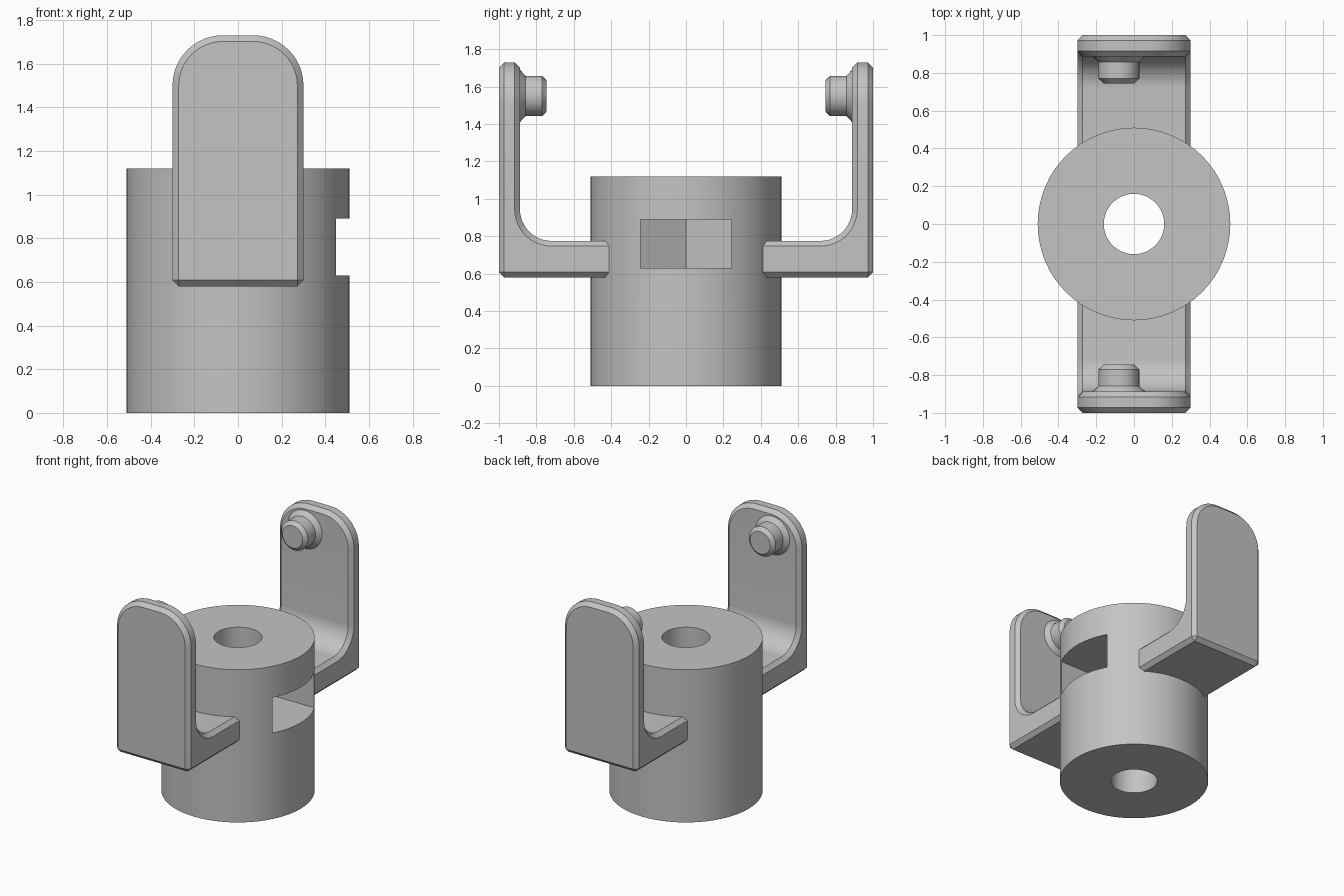
import bpy, bmesh, math
from mathutils import Matrix, Vector

if "Cube" in bpy.data.objects:
    bpy.data.objects.remove(bpy.data.objects["Cube"], do_unlink=True)

grey = bpy.data.materials.new("light_grey")
grey.use_nodes = True
grey.diffuse_color = (0.55, 0.55, 0.55, 1)
grey.node_tree.nodes["Principled BSDF"].inputs["Base Color"].default_value = (0.55, 0.55, 0.55, 1)


def add_object(name, bm):
    bmesh.ops.recalc_face_normals(bm, faces=bm.faces)
    mesh = bpy.data.meshes.new(name)
    bm.to_mesh(mesh)
    bm.free()
    mesh.materials.append(grey)
    obj = bpy.data.objects.new(name, mesh)
    bpy.context.collection.objects.link(obj)
    return obj


def activate(obj):
    bpy.ops.object.select_all(action='DESELECT')
    obj.select_set(True)
    bpy.context.view_layer.objects.active = obj


def finish(obj):
    activate(obj)
    for mod in list(obj.modifiers):
        bpy.ops.object.modifier_apply(modifier=mod.name)
    bpy.ops.object.shade_smooth_by_angle(angle=math.radians(30))


def prism(points, offset):
    """Extrude a closed outline along an offset."""
    bm = bmesh.new()
    face = bm.faces.new([bm.verts.new(p) for p in points])
    new = bmesh.ops.extrude_face_region(bm, geom=[face])["geom"]
    bmesh.ops.translate(bm, vec=offset, verts=[v for v in new if isinstance(v, bmesh.types.BMVert)])
    return bm


def cylinder(radius, z0, z1, sides=64):
    ring = [(radius * math.cos(a), radius * math.sin(a), z0)
            for a in (2 * math.pi * i / sides for i in range(sides))]
    return prism(ring, (0, 0, z1 - z0))


# Hub with a central bore and a nut slot opening on the +x side
HUB_R, HUB_H, BORE_R = 0.51, 1.12, 0.16
SLOT_W, SLOT_Z0, SLOT_Z1 = 0.243, 0.63, 0.89
hub = add_object("hub", cylinder(HUB_R, 0, HUB_H))
side = SLOT_W / math.sqrt(3)
slot = [(0.7, -SLOT_W), (0.7, SLOT_W), (-side, SLOT_W), (-2 * side, 0), (-side, -SLOT_W)]
cutters = [
    add_object("bore_cutter", cylinder(BORE_R, -0.1, HUB_H + 0.1, 48)),
    add_object("slot_cutter", prism([(x, y, SLOT_Z0) for x, y in slot], (0, 0, SLOT_Z1 - SLOT_Z0))),
]
for cutter in cutters:
    cutter.hide_render = True
    mod = hub.modifiers.new("cut", 'BOOLEAN')
    mod.operation, mod.solver, mod.object = 'DIFFERENCE', 'EXACT', cutter
finish(hub)
for cutter in cutters:
    bpy.data.objects.remove(cutter, do_unlink=True)

# Side arms and pivot pins
HALF_W, TOP, BOTTOM, LEDGE = 0.3, 1.73, 0.58, 0.775
INNER, ROOT, FILLET, CORNER, CHAMFER = 0.888, 0.36, 0.17, 0.23, 0.028


def build_arm(name, sign):
    # L profile with a filleted inside corner
    profile = [(ROOT, BOTTOM), (1, BOTTOM), (1, TOP), (INNER, TOP)]
    for i in range(13):
        a = math.pi / 2 * i / 12
        profile.append((INNER - FILLET + FILLET * math.cos(a), LEDGE + FILLET - FILLET * math.sin(a)))
    profile.append((ROOT, LEDGE))
    bm = prism([(-HALF_W, sign * y, z) for y, z in profile], (2 * HALF_W, 0, 0))
    # Round the two upper corners
    corners = [e for e in bm.edges
               if all(v.co.z > TOP - 0.001 for v in e.verts)
               and abs(e.verts[0].co.x - e.verts[1].co.x) < 0.001]
    bmesh.ops.bevel(bm, geom=corners, offset=CORNER, segments=12, profile=0.5, affect='EDGES')
    arm = add_object(name, bm)
    bevel = arm.modifiers.new("chamfer", 'BEVEL')
    bevel.width, bevel.segments = CHAMFER, 1
    bevel.limit_method, bevel.angle_limit = 'ANGLE', math.radians(40)
    finish(arm)


def build_pin(name, sign):
    # Turned profile: flared foot, shaft, chamfered tip
    outline = [(0, 0.93), (0.14, 0.93), (0.14, 0.888), (0.108, 0.858),
               (0.108, 0.77), (0.082, 0.745), (0, 0.745)]
    bm = bmesh.new()
    verts = [bm.verts.new((-0.08 + r, sign * y, 1.55)) for r, y in outline]
    edges = [bm.edges.new(pair) for pair in zip(verts, verts[1:])]
    bmesh.ops.spin(bm, geom=verts + edges, cent=(-0.08, 0, 1.55), axis=(0, 1, 0),
                   angle=2 * math.pi, steps=32)
    bmesh.ops.remove_doubles(bm, verts=bm.verts, dist=0.0005)
    finish(add_object(name, bm))


for label, sign in (("front", -1), ("back", 1)):
    build_arm(label + "_arm", sign)
    build_pin(label + "_pin", sign)
